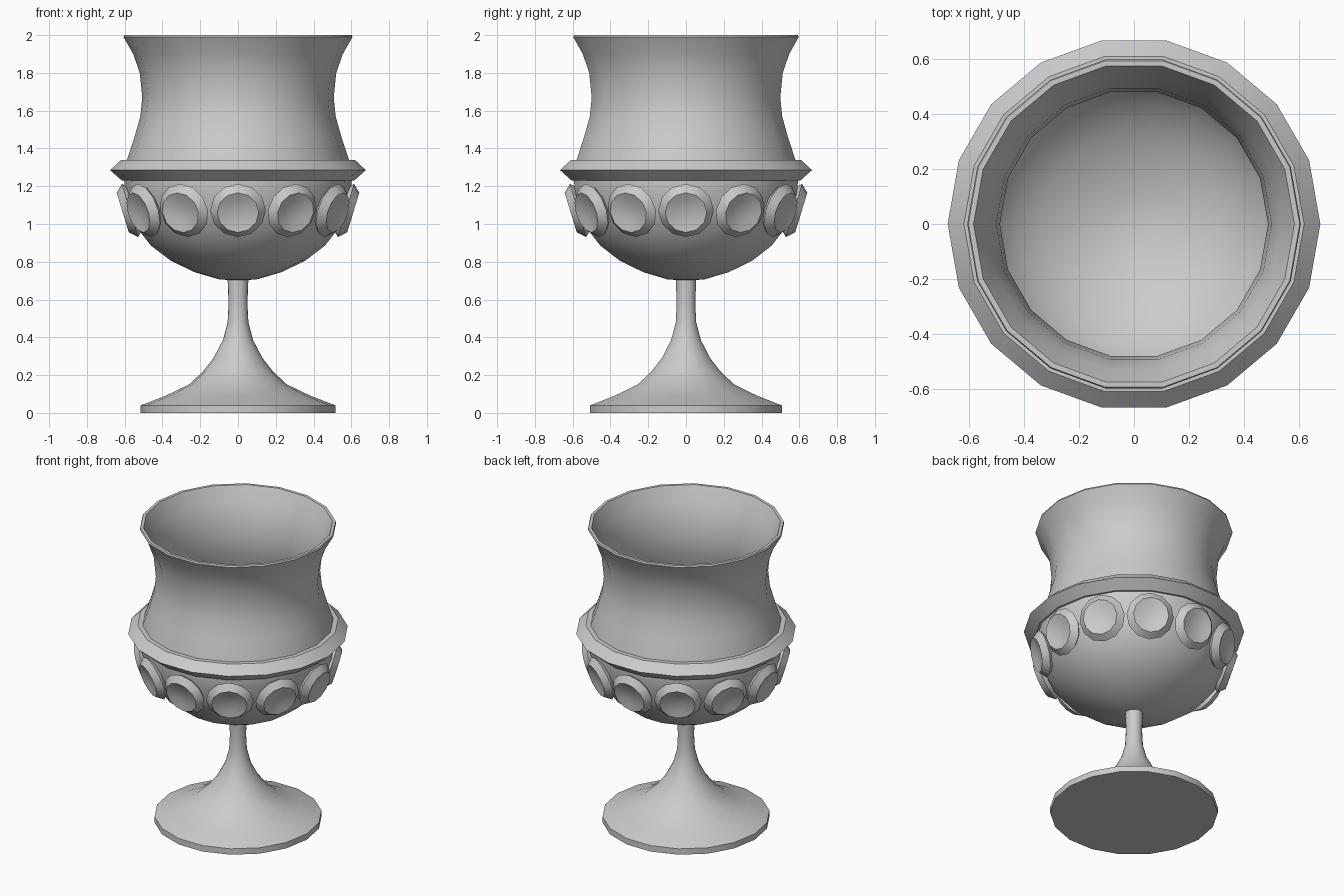
import bpy, bmesh, math
from mathutils import Matrix, Vector

if "Cube" in bpy.data.objects:
    bpy.data.objects.remove(bpy.data.objects["Cube"])


def lathe(name, profile, sides, matrix=Matrix(), angle=30):
    """Revolve (radius, height) points about local z; radius 0 makes a pole."""
    bm = bmesh.new()
    rings = []
    for r, z in profile:
        if r == 0:
            rings.append([bm.verts.new((0, 0, z))])
        else:
            rings.append([bm.verts.new((r * math.cos(math.tau * i / sides),
                                        r * math.sin(math.tau * i / sides), z))
                          for i in range(sides)])
    for a, b in zip(rings, rings[1:]):
        for i in range(sides):
            j = (i + 1) % sides
            corners = [a[i % len(a)], a[j % len(a)], b[j % len(b)], b[i % len(b)]]
            bm.faces.new(list(dict.fromkeys(corners)))
    bmesh.ops.recalc_face_normals(bm, faces=bm.faces)
    mesh = bpy.data.meshes.new(name)
    bm.to_mesh(mesh)
    bm.free()
    obj = bpy.data.objects.new(name, mesh)
    bpy.context.collection.objects.link(obj)
    obj.matrix_world = matrix
    bpy.ops.object.select_all(action='DESELECT')
    obj.select_set(True)
    bpy.context.view_layer.objects.active = obj
    bpy.ops.object.shade_smooth_by_angle(angle=math.radians(angle))
    return obj


SIDES = 18

# Foot and stem
lathe("foot_and_stem", [
    (0, 0), (0.515, 0), (0.515, 0.04), (0.385, 0.09), (0.26, 0.15),
    (0.185, 0.22), (0.13, 0.29), (0.08, 0.385), (0.055, 0.48),
    (0.05, 0.58), (0.055, 0.71), (0, 0.71)], SIDES)

# Cup: round bowl, flared neck, lip, and hollow inside
lathe("cup", [
    (0, 0.70), (0.10, 0.707), (0.23, 0.745), (0.355, 0.805), (0.46, 0.885),
    (0.535, 0.98), (0.575, 1.07), (0.597, 1.17), (0.605, 1.26),
    (0.588, 1.34), (0.548, 1.46), (0.517, 1.57), (0.507, 1.67),
    (0.52, 1.80), (0.555, 1.90), (0.606, 1.99), (0.602, 2.0),
    (0.583, 2.0), (0.535, 1.90), (0.50, 1.80), (0.487, 1.67),
    (0.497, 1.57), (0.528, 1.46), (0.568, 1.34), (0.583, 1.26),
    (0.575, 1.17), (0.552, 1.07), (0.51, 0.98), (0.44, 0.895),
    (0.34, 0.82), (0.22, 0.767), (0.10, 0.73), (0, 0.723)], SIDES)

# Sharp band around the waist
lathe("waist_band", [
    (0.585, 1.23), (0.615, 1.23), (0.677, 1.285), (0.618, 1.34),
    (0.58, 1.34)], SIDES)

# Twelve tilted, dished medallions around the bowl
TILT = math.radians(17)
for k in range(12):
    turn = Matrix.Rotation(math.tau * k / 12, 4, 'Z')
    place = Matrix.Translation(Vector((0.61, 0, 1.06)))
    aim = Matrix.Rotation(math.pi / 2 + TILT, 4, 'Y')
    lathe("medallion_%02d" % (k + 1), [
        (0.115, -0.075), (0.147, -0.04), (0.11, 0), (0.06, -0.014),
        (0, -0.02)], 12, turn @ place @ aim, 25)
